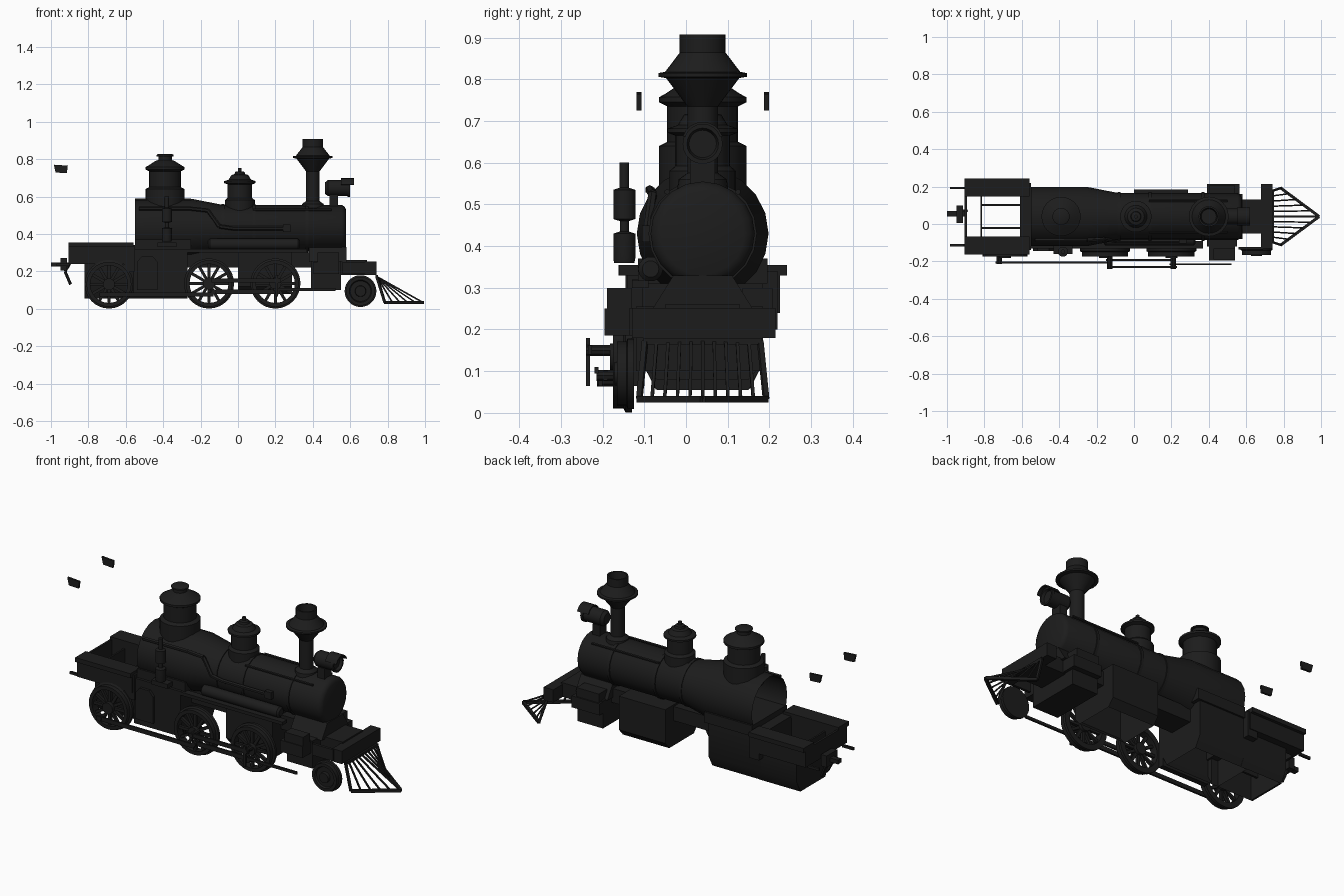
import bpy, bmesh, math
from mathutils import Vector

if "Cube" in bpy.data.objects:
    bpy.data.objects.remove(bpy.data.objects["Cube"])

CY = 0.04  # centre line of the engine
iron = bpy.data.materials.new("black_iron")
iron.diffuse_color = (0.012, 0.012, 0.012, 1)
iron.use_nodes = True
iron.node_tree.nodes["Principled BSDF"].inputs["Base Color"].default_value = iron.diffuse_color

def finish(name, bm, angle=35):
    bmesh.ops.recalc_face_normals(bm, faces=bm.faces)
    me = bpy.data.meshes.new(name)
    bm.to_mesh(me)
    bm.free()
    me.materials.append(iron)
    me.shade_smooth()
    me.set_sharp_from_angle(angle=math.radians(angle))
    ob = bpy.data.objects.new(name, me)
    bpy.context.collection.objects.link(ob)
    return ob

def add_prism(bm, pts, axis, a, b):
    """Extrude a 2D outline along an axis from a to b."""
    def co(p, t):
        return {'x': (t, p[0], p[1]), 'y': (p[0], t, p[1]), 'z': (p[0], p[1], t)}[axis]
    lo = [bm.verts.new(co(p, a)) for p in pts]
    hi = [bm.verts.new(co(p, b)) for p in pts]
    bm.faces.new(lo)
    bm.faces.new(hi)
    n = len(pts)
    for i in range(n):
        bm.faces.new((lo[i], lo[(i + 1) % n], hi[(i + 1) % n], hi[i]))

def prism(name, pts, axis, a, b, open_bottom=False):
    bm = bmesh.new()
    add_prism(bm, pts, axis, a, b)
    if open_bottom:
        low = min(v.co.z for v in bm.verts) + .001
        bmesh.ops.delete(bm, geom=[f for f in bm.faces if all(v.co.z < low for v in f.verts)], context='FACES')
    return finish(name, bm)

def box(name, x0, x1, y0, y1, z0, z1):
    return prism(name, [(x0, y0), (x1, y0), (x1, y1), (x0, y1)], 'z', z0, z1)

def add_lathe(bm, prof, c, axis='z', n=24, caps=(True, True)):
    """Spin (radius, distance) pairs about an axis through c."""
    rings = []
    for r, h in prof:
        ring = []
        for k in range(n):
            u, v = r * math.cos(2 * math.pi * k / n), r * math.sin(2 * math.pi * k / n)
            d = {'z': (u, v, h), 'x': (h, u, v), 'y': (u, h, v)}[axis]
            ring.append(bm.verts.new(Vector(c) + Vector(d)))
        rings.append(ring)
    for a, b in zip(rings, rings[1:]):
        for k in range(n):
            bm.faces.new((a[k], a[(k + 1) % n], b[(k + 1) % n], b[k]))
    if caps[0]:
        bm.faces.new(rings[0])
    if caps[1]:
        bm.faces.new(rings[-1])

def lathe(name, prof, c, axis='z', n=24, caps=(True, True)):
    bm = bmesh.new()
    add_lathe(bm, prof, c, axis, n, caps)
    return finish(name, bm)

def add_bar(bm, p, q, w, n=6):
    p, q = Vector(p), Vector(q)
    rot = (q - p).to_track_quat('Z', 'Y')
    rings = [[bm.verts.new(e + rot @ Vector((w * math.cos(t), w * math.sin(t), 0)))
              for t in [2 * math.pi * (k + .5) / n for k in range(n)]] for e in (p, q)]
    bm.faces.new(rings[0])
    bm.faces.new(rings[1])
    for k in range(n):
        bm.faces.new((rings[0][k], rings[0][(k + 1) % n], rings[1][(k + 1) % n], rings[1][k]))

def pipe(name, pts, w, n=6):
    bm = bmesh.new()
    for p, q in zip(pts, pts[1:]):
        add_bar(bm, p, q, w, n)
    return finish(name, bm)

# boiler, open at the back, with bands
lathe("boiler", [(.158, -.55), (.158, -.25), (.125, -.08), (.125, .555), (.115, .57), (.1, .577)],
      (0, CY, .43), 'x', 20, (False, True))
for x in (-.08, .085, .37):
    lathe("boiler_band", [(.124, -.008), (.13, -.008), (.13, .008), (.124, .008)], (x, CY, .43), 'x', 20, (False, False))

# chimney and domes
lathe("chimney", [(.062, .53), (.058, .56), (.037, .575), (.037, .735), (.088, .803), (.106, .806),
                  (.106, .815), (.09, .818), (.055, .864), (.055, .908), (.046, .908), (.04, .84)], (.4, CY, 0))
lathe("steam_dome", [(.105, .52), (.105, .64), (.085, .65), (.085, .735), (.105, .745), (.105, .757),
                     (.09, .765), (.052, .79), (.036, .795), (.036, .814), (.046, .815), (.046, .822), (.036, .828)],
      (-.39, CY, 0))
lathe("sand_dome", [(.08, .51), (.08, .58), (.066, .592), (.066, .665), (.084, .672), (.084, .682),
                    (.06, .69), (.045, .715), (.028, .72), (.025, .732), (.01, .735), (.01, .752)], (.01, CY, 0))

# headlight
lathe("headlight", [(.03, .465), (.043, .48), (.043, .585), (.048, .585), (.048, .6), (.038, .6), (.033, .585)],
      (0, CY, .645), 'x', 20)
prism("headlight_visor", [(CY + .05 * math.cos(t), .648 + .05 * math.sin(t)) for t in
      [math.pi * (.1 + .8 * k / 8) for k in range(9)]] +
      [(CY + .044 * math.cos(t), .648 + .044 * math.sin(t)) for t in
      [math.pi * (.9 - .8 * k / 8) for k in range(9)]], 'x', .55, .62)
box("headlight_bracket", .49, .535, CY - .03, CY + .03, .53, .61)

# hull boxes under the boiler, bevelled and open at the bottom
hull = [(-.105, .31), (.185, .31), (.185, .12), (.15, .055), (-.07, .055), (-.105, .12)]
prism("firebox_casing", hull, 'x', -.6, -.27, True)
prism("engine_casing", [(y, max(z, .08)) for y, z in hull], 'x', 0, .29, True)
box("main_frame", -.27, .57, CY - .07, CY + .07, .22, .3)
prism("smokebox_saddle", [(-.08, .25), (.16, .25), (.11, .33), (-.03, .33)], 'x', .38, .58)
box("front_deck", .54, .69, -.05, .13, .18, .26)
box("cross_block", .39, .55, -.12, .185, .1, .255)

# cylinder blocks, one on each side
box("near_cylinder_block", .4, .54, -.195, -.11, .185, .25)
box("near_valve_chest", .425, .54, -.19, -.13, .25, .3)
box("far_cylinder_block", .39, .565, .1, .215, .185, .25)
box("far_valve_chest", .4, .54, .135, .207, .25, .3)

# running board and air tank
box("running_board", -.27, .37, -.13, -.09, .3, .318)
lathe("air_tank", [(.02, -.16), (.03, -.15), (.03, .32), (.02, .33)], (0, -.085, .345), 'x', 14)
box("firebox_skirt", -.55, -.25, -.115, .195, .31, .37)

# front beam and pilot slats
box("front_beam", .68, .74, -.13, .215, .18, .252)
box("side_rail", .56, .69, -.137, -.122, .185, .25)
bm = bmesh.new()
tip = Vector((.99, CY, .033))
for s in (-1, 1):
    end = Vector((.785, CY + s * .152, .033))
    add_bar(bm, end, tip, .011, 4)
    for k in range(5):
        t = k / 5
        add_bar(bm, (.742, CY + s * .138 * (1 - t), .172), end.lerp(tip, t), .0055 if k else .009, 4)
add_bar(bm, (.742, CY, .172), tip, .006, 4)
add_bar(bm, (.742, CY - .142, .172), (.742, CY + .142, .172), .011, 4)
finish("pilot", bm)

# spoked wheels on the near side
def wheel(name, x, r, spokes=12):
    bm = bmesh.new()
    c = (x, 0, r + .001)
    i = r - .03
    add_lathe(bm, [(i, -.13), (r, -.13), (r, -.145), (r - .01, -.15), (r - .01, -.175), (i, -.175), (i, -.13)],
              c, 'y', 32, (False, False))
    add_lathe(bm, [(.032, -.13), (.032, -.182)], c, 'y', 14)
    for k in range(spokes):
        t = 2 * math.pi * k / spokes
        d = Vector((math.cos(t), 0, math.sin(t)))
        add_bar(bm, Vector((x, -.155, c[2])) + d * .02, Vector((x, -.155, c[2])) + d * (i + .005), .011, 4)
    finish(name, bm)

for x in (-.155, .2):
    wheel("driving_wheel", x, .134)
wheel("trailing_wheel", -.69, .13)
lathe("leading_wheel", [(.085, -.125), (.085, -.14), (.077, -.143), (.077, -.165), (.06, -.165), (.055, -.155),
                        (.03, -.155), (.028, -.172)], (.655, 0, .094), 'y', 28)

# rods and crank pins
box("coupling_rod", -.15, .22, -.198, -.188, .078, .102)
box("main_rod", -.14, .23, -.235, -.225, .14, .162)
box("piston_rod", .19, .52, -.22, -.21, .095, .11)
box("trailing_rod", -.74, -.13, -.21, -.2, .065, .088)
box("crosshead", .2, .215, -.24, -.23, .065, .18)
for x, z, y in ((-.13, .09, -.215), (.21, .09, -.215), (-.13, .15, -.24), (.21, .15, -.24), (-.72, .077, -.213)):
    lathe("crank_pin", [(.014, y), (.014, -.17)], (x, 0, z), 'y', 10)

# tender: rim, side walls and an open middle
for s in (-1, 1):
    a, b = sorted((CY + s * .108, CY + s * .202))
    box("tender_rim", -.905, -.56, a, b, .33, .355)
    o, w, i = CY + s * .185, CY + s * .145, CY + s * .112
    prism("tender_side", [(o, .33), (i, .33), (i, .24), (o, .24)], 'x', -.895, -.56)
    prism("tender_lower_side", [(w, .24), (i, .24), (i, .055), (w, .12)], 'x', -.82, -.56)
    box("tender_frame_bar", -.815, -.6, CY + s * .062 - .006, CY + s * .062 + .006, .16, .2)
    # rear lamp plates
    y = CY + s * .153
    prism("lamp_plate", [(-.985, .77), (-.91, .765), (-.915, .725), (-.975, .728)], 'y', y - .006, y + .006)
    box("rear_step", -.97, -.9, y - .006, y + .006, .228, .242)
prism("tender_lower_rear_wall", hull, 'x', -.822, -.812)
box("tender_rear_wall", -.905, -.893, -.145, .225, .24, .34)
box("tender_front_wall", -.61, -.55, -.14, .22, .2, .34)
prism("near_access_door", [(-.54, .1), (-.43, .1), (-.43, .25), (-.455, .28), (-.515, .28), (-.54, .25)], 'y', -.145, -.1)
box("near_side_tank", -.56, -.27, -.13, -.1, .065, .32)

# rear coupling
box("coupler_bar", -1, -.9, CY, CY + .03, .225, .248)
box("coupler_head", -.95, -.915, CY - .035, CY + .06, .205, .27)
pipe("brake_hose", [(-.9, .07, .24), (-.925, .07, .2), (-.895, .07, .13)], .008)

# air pump on the near side
lathe("air_pump", [(.025, .36), (.027, .37), (.027, .43), (.011, .435), (.011, .46), (.027, .465), (.027, .535),
                   (.012, .54), (.012, .6)], (-.38, -.148, 0), 'z', 14)
box("pump_bracket", -.43, -.33, -.16, -.1, .33, .355)

# handrails and pipes
pipe("near_pipe", [(-.53, -.088, .535), (-.25, -.086, .535), (-.16, -.08, .525), (-.1, -.092, .44), (-.03, -.093, .43),
                   (.28, -.093, .43)], .011)
for s in (-1, 1):
    pipe("handrail", [(.08, CY + s * .085, .53), (.5, CY + s * .085, .53)], .007)
box("check_valve", .24, .28, -.105, -.08, .41, .45)
